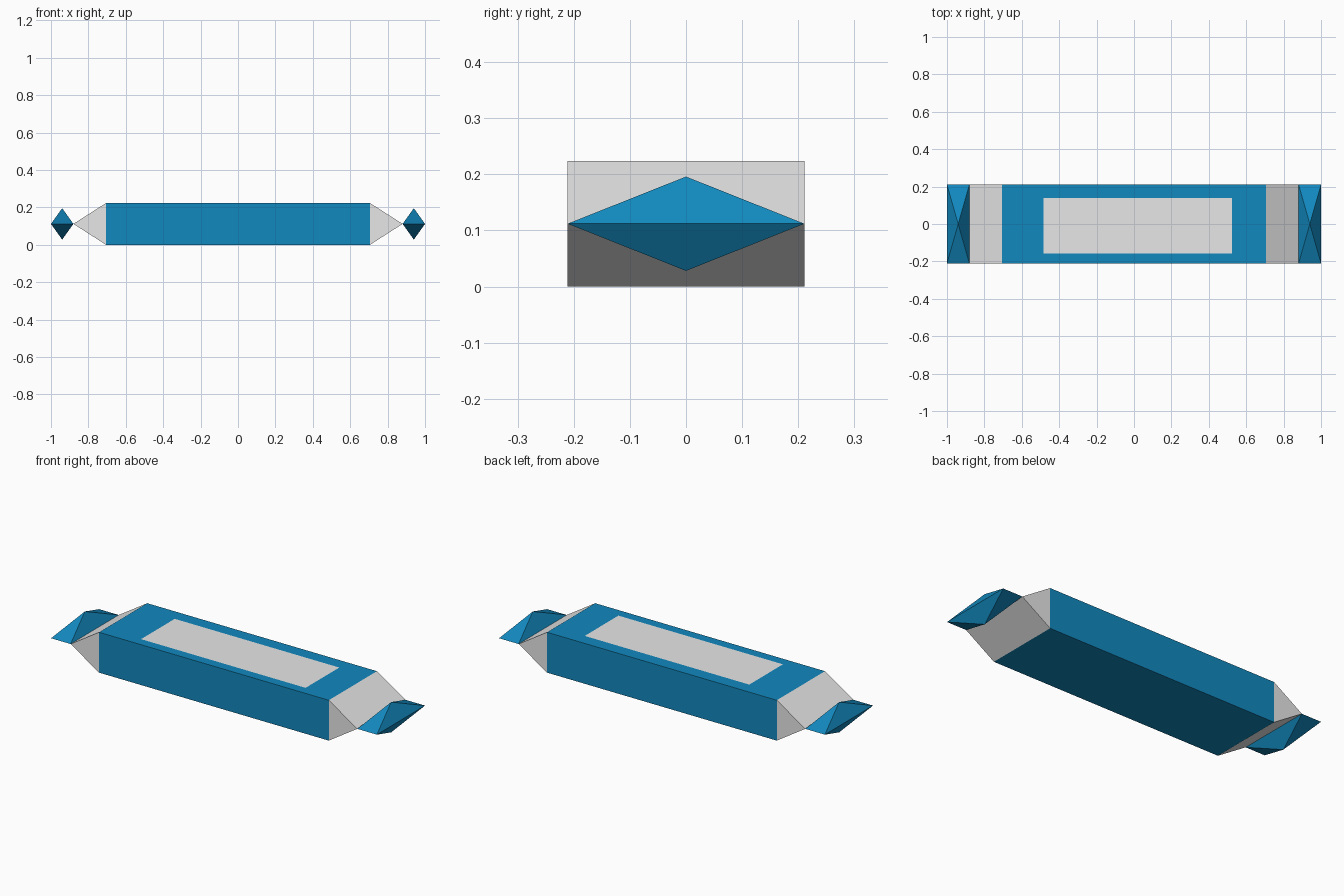
import bpy
import bmesh
from mathutils import Vector

cube = bpy.data.objects.get("Cube")
if cube:
    bpy.data.objects.remove(cube, do_unlink=True)

HALF_BODY, NECK, TIP = 0.705, 0.88, 1.0
HALF_W, HEIGHT = 0.211, 0.224
MID = HEIGHT / 2
FAN_RISE = 0.084
LABEL_X, LABEL_Y = (-0.485, 0.525), (-0.157, 0.138)


def material(name, rgb):
    mat = bpy.data.materials.new(name)
    mat.use_nodes = True
    color = (*rgb, 1.0)
    mat.diffuse_color = color
    mat.node_tree.nodes["Principled BSDF"].inputs["Base Color"].default_value = color
    return mat


blue = material("wrapper_blue", (0.006, 0.25, 0.52))
grey = material("foil_grey", (0.8, 0.8, 0.8))


def finish(name, bm, mats):
    bmesh.ops.recalc_face_normals(bm, faces=bm.faces)
    mesh = bpy.data.meshes.new(name)
    bm.to_mesh(mesh)
    bm.free()
    for mat in mats:
        mesh.materials.append(mat)
    obj = bpy.data.objects.new(name, mesh)
    bpy.context.collection.objects.link(obj)
    return obj


# Wrapper body: a box whose ends are pinched to a horizontal line
bm = bmesh.new()
profile = [(-NECK, MID), (-HALF_BODY, 0), (HALF_BODY, 0),
           (NECK, MID), (HALF_BODY, HEIGHT), (-HALF_BODY, HEIGHT)]
base = bm.faces.new([bm.verts.new((x, -HALF_W, z)) for x, z in profile])
ext = bmesh.ops.extrude_face_region(bm, geom=[base], use_keep_orig=True)
bmesh.ops.translate(bm, vec=(0, 2 * HALF_W, 0),
                    verts=[g for g in ext["geom"] if isinstance(g, bmesh.types.BMVert)])

# Cut seams where the ends begin, then outline the label on the top
for x in (-HALF_BODY, HALF_BODY):
    bmesh.ops.bisect_plane(bm, geom=bm.verts[:] + bm.edges[:] + bm.faces[:],
                           dist=1e-5, plane_co=(x, 0, 0), plane_no=(1, 0, 0))
cuts = [((x, 0, 0), (1, 0, 0)) for x in LABEL_X] + [((0, y, 0), (0, 1, 0)) for y in LABEL_Y]
for co, normal in cuts:
    top = [f for f in bm.faces if all(v.co.z > HEIGHT - 1e-4 for v in f.verts)]
    edges = {e for f in top for e in f.edges}
    verts = {v for f in top for v in f.verts}
    bmesh.ops.bisect_plane(bm, geom=top + list(edges) + list(verts),
                           dist=1e-5, plane_co=co, plane_no=normal)

# Foil on the pinched ends and the label, blue elsewhere
for f in bm.faces:
    c = f.calc_center_median()
    on_label = (c.z > HEIGHT - 1e-4 and LABEL_X[0] < c.x < LABEL_X[1]
                and LABEL_Y[0] < c.y < LABEL_Y[1])
    f.material_index = int(on_label or abs(c.x) > HALF_BODY + 0.01)
finish("wrapper_body", bm, [blue, grey])


# Twisted ends: a flat rectangle peaked above and below
def wrapper_end(name, side):
    bm = bmesh.new()
    corners = [(NECK, -HALF_W), (TIP, -HALF_W), (TIP, HALF_W), (NECK, HALF_W)]
    ring = [bm.verts.new((side * x, y, MID)) for x, y in corners]
    for rise in (FAN_RISE, -FAN_RISE):
        peak = bm.verts.new(Vector((side * (NECK + TIP) / 2, 0, MID + rise)))
        for a, b in zip(ring, ring[1:] + ring[:1]):
            bm.faces.new((a, b, peak))
    finish(name, bm, [blue])


wrapper_end("left_wrapper_end", 1)
wrapper_end("right_wrapper_end", -1)
